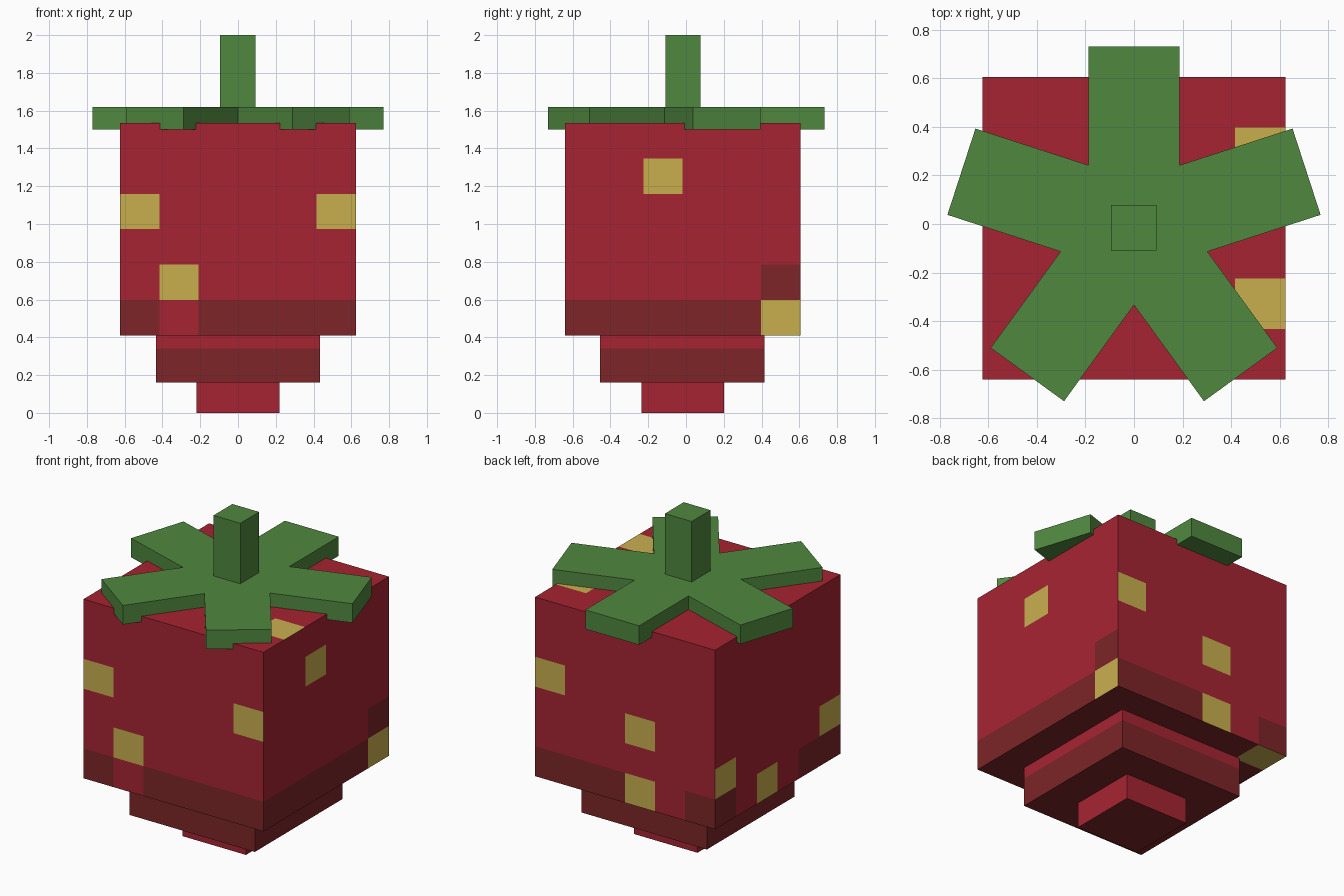
import bpy, bmesh, math
from mathutils import Vector

if "Cube" in bpy.data.objects:
    bpy.data.objects.remove(bpy.data.objects["Cube"])


def material(name, rgb):
    m = bpy.data.materials.new(name)
    lin = [(c / 255 / 12.92) if c < 11 else ((c / 255 + 0.055) / 1.055) ** 2.4 for c in rgb]
    m.diffuse_color = (*lin, 1)
    m.use_nodes = True
    m.node_tree.nodes["Principled BSDF"].inputs["Base Color"].default_value = m.diffuse_color
    return m


RED = material("berry red", (166, 36, 50))
DARK = material("dark maroon", (125, 37, 39))
SEED = material("seed yellow", (201, 175, 79))
GREEN = material("leaf green", (80, 136, 63))


def finish(name, bm, mats):
    me = bpy.data.meshes.new(name)
    bm.to_mesh(me)
    bm.free()
    for m in mats:
        me.materials.append(m)
    ob = bpy.data.objects.new(name, me)
    bpy.context.collection.objects.link(ob)
    return ob


def box(lo, hi, cuts=()):
    """Box between two corners, sliced at (axis, value) planes."""
    lo, hi = Vector(lo), Vector(hi)
    bm = bmesh.new()
    bmesh.ops.create_cube(bm, size=1)
    for v in bm.verts:
        v.co = [(lo[i] + hi[i]) / 2 + v.co[i] * (hi[i] - lo[i]) for i in range(3)]
    for axis, value in cuts:
        no = Vector((0, 0, 0))
        no[axis] = 1
        bmesh.ops.bisect_plane(bm, geom=bm.verts[:] + bm.edges[:] + bm.faces[:],
                               plane_co=no * value, plane_no=no)
    bm.normal_update()
    return bm


# Berry body: a block with a 6 x 6 pixel pattern on each side
LO, HI, N = (-0.625, -0.64, 0.41), (0.625, 0.605, 1.535), 6
cuts = [(a, LO[a] + (HI[a] - LO[a]) * k / N) for a in range(3) for k in range(1, N)]
bm = box(LO, HI, cuts)
# seed cells per side, as (column, row) along the two remaining axes
seeds = {"-y": {(0, 3), (5, 3), (1, 1)},
         "+y": {(5, 3), (2, 2), (2, 0)},
         "+x": {(2, 4), (5, 0)},
         "-x": {(5, 1), (3, 0), (0, 1)},
         "+z": {(5, 1), (5, 4)},
         "-z": {(0, 5), (0, 3)}}
# gaps in the dark bottom row, and one extra dark cell
red_gaps = {"-y": {(1, 0)}, "+y": {(1, 0)}, "-x": {(4, 0), (2, 0)}}
extra_dark = {"+x": {(5, 1)}}
for f in bm.faces:
    axis = max(range(3), key=lambda i: abs(f.normal[i]))
    side = ("+" if f.normal[axis] > 0 else "-") + "xyz"[axis]
    c = f.calc_center_median()
    cell = tuple(int((c[i] - LO[i]) / (HI[i] - LO[i]) * N) for i in range(3) if i != axis)
    dark = side == "-z" or (axis != 2 and cell[1] == 0)
    dark = (dark and cell not in red_gaps.get(side, ())) or cell in extra_dark.get(side, ())
    f.material_index = 2 if cell in seeds[side] else int(dark)
finish("berry_body", bm, (RED, DARK, SEED))

# Stepped tip: middle tier has a dark lower band, both undersides are dark
bm = box((-0.435, -0.455, 0.16), (0.435, 0.415, 0.41), [(2, 0.34)])
for f in bm.faces:
    f.material_index = int(f.calc_center_median().z < 0.34)
finish("lower_tier", bm, (RED, DARK))

bm = box((-0.22, -0.235, 0), (0.22, 0.2, 0.16))
for f in bm.faces:
    f.material_index = int(f.normal.z < -0.5)
finish("bottom_tip", bm, (RED, DARK))

# Leaf crown: five straight arms around the centre, one pointing back
bm = bmesh.new()
half, reach, cy = 0.187, 0.748, -0.0155
notch = half / math.sin(math.radians(36))
ring = []
for k in range(5):
    a = math.radians(90 + 72 * k)
    d, s = Vector((math.cos(a), math.sin(a), 0)), Vector((-math.sin(a), math.cos(a), 0))
    n = a + math.radians(36)
    for p in (d * reach - s * half, d * reach + s * half,
              Vector((math.cos(n), math.sin(n), 0)) * notch):
        ring.append(bm.verts.new(p + Vector((0, cy, 1.5))))
base = bm.faces.new(ring)
top = bmesh.ops.extrude_face_region(bm, geom=[base])["geom"]
bmesh.ops.translate(bm, vec=(0, 0, 0.12),
                    verts=[g for g in top if isinstance(g, bmesh.types.BMVert)])
bmesh.ops.recalc_face_normals(bm, faces=bm.faces[:])
finish("leaf_crown", bm, (GREEN,))

# Stem
finish("stem", box((-0.094, -0.109, 1.6), (0.092, 0.078, 2.0)), (GREEN,))
